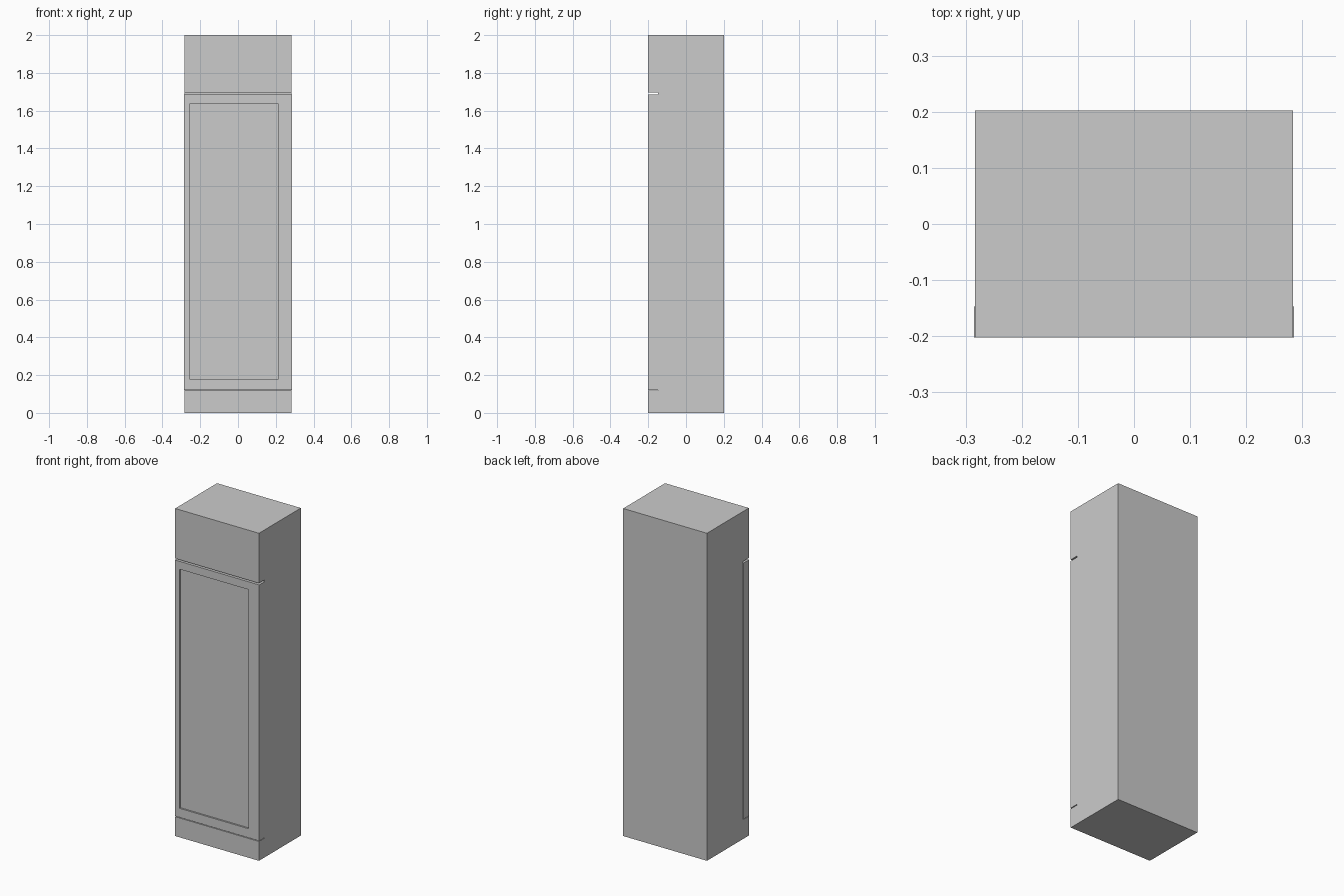
import bpy, bmesh

if "Cube" in bpy.data.objects:
    bpy.data.objects.remove(bpy.data.objects["Cube"])

W = 0.283          # cabinet half width
FRONT, BACK = -0.202, 0.202
DOOR_BACK = -0.147


def finish(name, bm):
    bmesh.ops.recalc_face_normals(bm, faces=bm.faces)
    mesh = bpy.data.meshes.new(name)
    bm.to_mesh(mesh)
    bm.free()
    obj = bpy.data.objects.new(name, mesh)
    bpy.context.collection.objects.link(obj)
    return obj


def box(bm, x0, x1, y0, y1, z0, z1):
    for v in bmesh.ops.create_cube(bm, size=1)["verts"]:
        v.co = (x1 if v.co.x > 0 else x0,
                y1 if v.co.y > 0 else y0,
                z1 if v.co.z > 0 else z0)


# Cabinet: C-shaped side profile (header, door bay, plinth) extruded across x
profile = [(FRONT, 0), (BACK - 0.003, 0), (BACK - 0.003, 2), (FRONT, 2),
           (FRONT, 1.695), (DOOR_BACK, 1.695), (DOOR_BACK, 0.118), (FRONT, 0.118)]
bm = bmesh.new()
side = bm.faces.new([bm.verts.new((-W, y, z)) for y, z in profile])
ext = bmesh.ops.extrude_face_region(bm, geom=[side], use_keep_orig=True)
for v in ext["geom"]:
    if isinstance(v, bmesh.types.BMVert):
        v.co.x = W
finish("cabinet_body", bm)

# Thin back panel
bm = bmesh.new()
box(bm, -W, W, BACK - 0.003, BACK, 0, 2)
finish("back_panel", bm)

# Door: slightly wider than the cabinet, with an off-centre recessed pane
bm = bmesh.new()
box(bm, -W - 0.002, W + 0.002, FRONT, DOOR_BACK, 0.122, 1.685)
bm.normal_update()
pane = min(bm.faces, key=lambda f: f.calc_center_median().y)
bmesh.ops.inset_region(bm, faces=[pane], thickness=0.03)
for v in pane.verts:
    v.co.x = 0.212 if v.co.x > 0 else -0.254
    v.co.z = 1.637 if v.co.z > 1 else 0.177
pane = bmesh.ops.extrude_discrete_faces(bm, faces=[pane])["faces"][0]
for v in pane.verts:
    v.co.y += 0.01
finish("door", bm)
